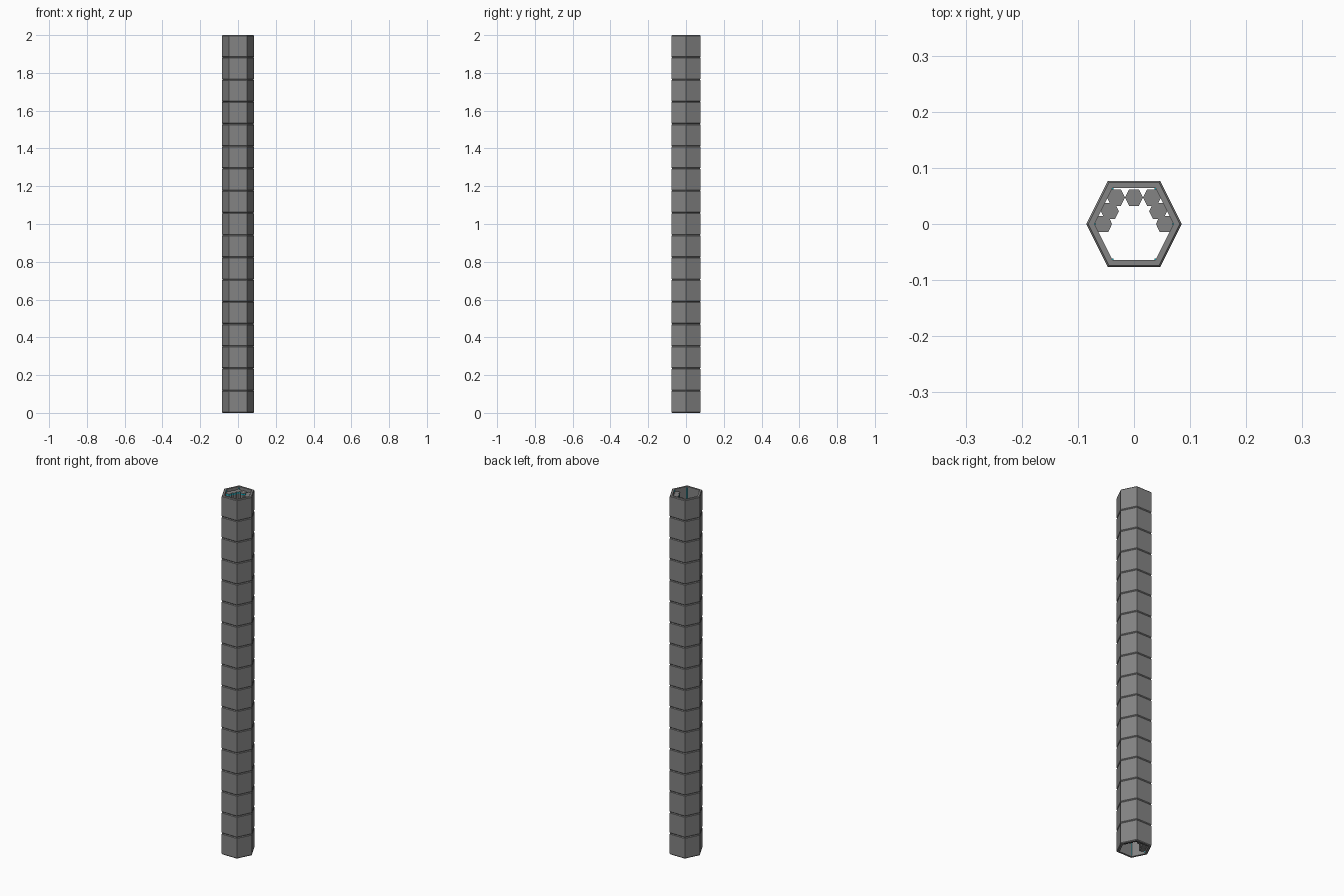
import bpy, bmesh

if "Cube" in bpy.data.objects:
    bpy.data.objects.remove(bpy.data.objects["Cube"])

H, N = 2.0, 17
SEG = H / N
BEV = 0.004


def material(name, rgb):
    m = bpy.data.materials.new(name)
    m.diffuse_color = (*rgb, 1)
    m.use_nodes = True
    m.node_tree.nodes["Principled BSDF"].inputs["Base Color"].default_value = m.diffuse_color
    return m


GREY = material("mid grey", (0.23, 0.23, 0.23))
CYAN = material("cyan", (0.0, 0.55, 0.7))


def hexagon(a, flat, b):
    """Hexagon with points on x and flat sides on y."""
    return [(a, 0), (flat, b), (-flat, b), (-a, 0), (-flat, -b), (flat, -b)]


def scaled(k):
    return hexagon(0.085 * k, 0.0465 * k, 0.077 * k)


def finish(bm, name, mats):
    bmesh.ops.recalc_face_normals(bm, faces=bm.faces[:])
    me = bpy.data.meshes.new(name)
    bm.to_mesh(me)
    bm.free()
    for m in mats:
        me.materials.append(m)
    ob = bpy.data.objects.new(name, me)
    bpy.context.collection.objects.link(ob)
    return ob


def loft(bm, rings, closed=False):
    """Skin a list of (points, z) rings; cap the ends or join them round."""
    loops = [[bm.verts.new((x, y, z)) for x, y in pts] for pts, z in rings]
    pairs = list(zip(loops, loops[1:]))
    if closed:
        pairs.append((loops[-1], loops[0]))
    for lo, hi in pairs:
        n = len(lo)
        for i in range(n):
            j = (i + 1) % n
            bm.faces.new((lo[i], lo[j], hi[j], hi[i]))
    if not closed:
        bm.faces.new(loops[0][::-1])
        bm.faces.new(loops[-1])


# Hollow hexagonal segment with chamfered outer rims, stacked 17 times
bm = bmesh.new()
outer, rim, inner = scaled(1), scaled(0.96), scaled(0.83)
loft(bm, [(rim, 0), (outer, BEV), (outer, SEG - BEV), (rim, SEG),
          (inner, SEG), (inner, 0)], closed=True)
tube = finish(bm, "tube_segments", [GREY])
arr = tube.modifiers.new("stack", 'ARRAY')
arr.count = N
arr.use_relative_offset = False
arr.use_constant_offset = True
arr.constant_offset_displace = (0, 0, SEG)

# Seven inner rods along the back half of the tube, with a cyan band near the top
spots = [(0, 0.047)] + [(s * x, y) for s in (-1, 1)
                        for x, y in ((0.032, 0.047), (0.043, 0.023), (0.055, 0))]
for k, (cx, cy) in enumerate(spots):
    bm = bmesh.new()
    pts = [(cx + x, cy + y) for x, y in hexagon(0.016, 0.0088, 0.0145)]
    loft(bm, [(pts, z) for z in (0.015, H - 0.025, H - 0.019, H - 0.015)])
    bm.normal_update()
    for f in bm.faces:
        z = f.calc_center_median().z
        f.material_index = int(abs(f.normal.z) < 0.5 and H - 0.025 < z < H - 0.019)
    finish(bm, f"inner_rod_{k + 1}", [GREY, CYAN])

# Thin cyan strips down the inner corners
bm = bmesh.new()
for x, y in scaled(0.82):
    w = 0.0015
    loft(bm, [([(x - w, y - w), (x + w, y - w), (x + w, y + w), (x - w, y + w)], z)
              for z in (0.005, H - 0.005)])
finish(bm, "corner_strips", [CYAN])
